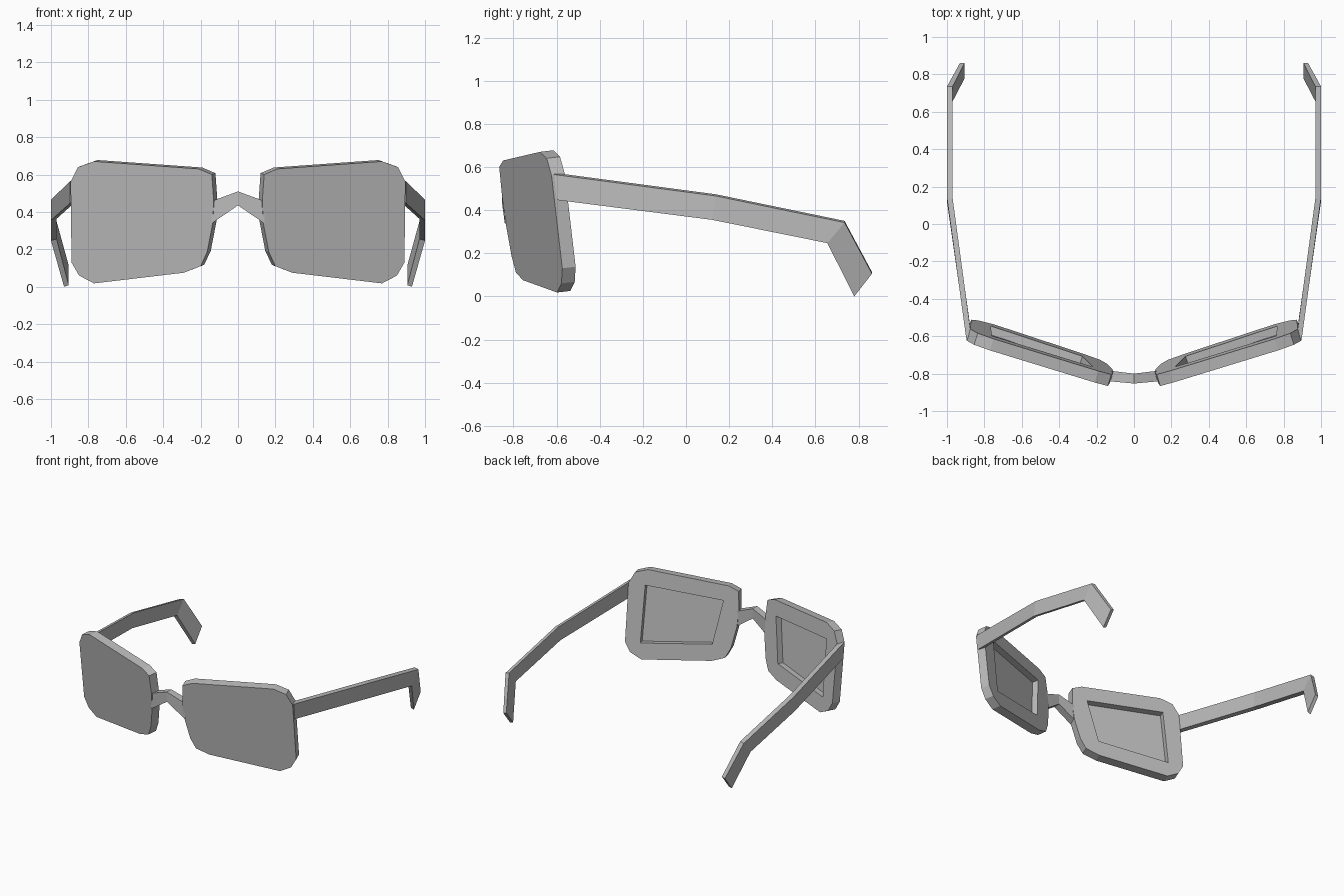
import bpy
import bmesh
from mathutils import Vector

cube = bpy.data.objects.get("Cube")
if cube:
    bpy.data.objects.remove(cube, do_unlink=True)

# One plain grey for the whole pair of glasses
grey = bpy.data.materials.new("plain grey")
grey.use_nodes = True
colour = (0.5, 0.5, 0.5, 1)
grey.diffuse_color = colour
grey.node_tree.nodes["Principled BSDF"].inputs["Base Color"].default_value = colour


def finish(name, bm):
    """Turn a left-hand half into an object mirrored across x = 0."""
    bmesh.ops.recalc_face_normals(bm, faces=bm.faces[:])
    mesh = bpy.data.meshes.new(name)
    bm.to_mesh(mesh)
    bm.free()
    mesh.materials.append(grey)
    obj = bpy.data.objects.new(name, mesh)
    bpy.context.collection.objects.link(obj)
    mirror = obj.modifiers.new("mirror", 'MIRROR')
    mirror.use_clip = True
    return obj


def loft(bm, sections, cap_start=True):
    """Skin a row of closed sections with equal point counts."""
    rings = [[bm.verts.new(p) for p in s] for s in sections]
    for a, b in zip(rings, rings[1:]):
        for i in range(len(a)):
            j = (i + 1) % len(a)
            bm.faces.new((a[i], a[j], b[j], b[i]))
    if cap_start:
        bm.faces.new(rings[0])
    bm.faces.new(rings[-1])
    return rings


# Lens plane: swept back towards the side, leaning forward at the top
SWEEP, LEAN, Y0 = 0.315, -0.12, -0.838
normal = Vector((-SWEEP, 1, -LEAN)).normalized()
THICK, DEPTH = 0.065, 0.045


def on_lens(x, z, depth=0.0):
    return Vector((x, Y0 + SWEEP * x + LEAN * z, z)) + normal * depth


outline = [(0.14, 0.60), (0.21, 0.63), (0.77, 0.67), (0.855, 0.64),
           (0.895, 0.56), (0.89, 0.13), (0.85, 0.06), (0.77, 0.018),
           (0.29, 0.075), (0.20, 0.11), (0.165, 0.185), (0.135, 0.34),
           (0.13, 0.46)]
opening = [(0.24, 0.52), (0.78, 0.555), (0.785, 0.135), (0.295, 0.195)]

# Lens frames: solid front, recessed pane behind
bm = bmesh.new()
front = [bm.verts.new(on_lens(*p)) for p in outline]
back = [bm.verts.new(on_lens(*p, THICK)) for p in outline]
rim = [bm.verts.new(on_lens(*p, THICK)) for p in opening]
pane = [bm.verts.new(on_lens(*p, THICK - DEPTH)) for p in opening]
bm.faces.new(front)
bm.faces.new(pane)
for a, b in ((front, back), (rim, pane)):
    for i in range(len(a)):
        j = (i + 1) % len(a)
        bm.faces.new((a[i], a[j], b[j], b[i]))
edges = [bm.edges.get((r[i - 1], r[i])) for r in (back, rim) for i in range(len(r))]
bmesh.ops.triangle_fill(bm, use_beauty=True, use_dissolve=False,
                        edges=edges, normal=normal)
finish("lens_frames", bm)

# Nose bridge: peaked bar, joined at the centre line
bm = bmesh.new()
bridge = [(0, -0.853, -0.80, 0.51, 0.435), (0.142, -0.84, -0.783, 0.457, 0.338)]
loft(bm, [[(x, f, t), (x, b, t), (x, b, u), (x, f, u)]
          for x, f, b, t, u in bridge], cap_start=False)
finish("nose_bridge", bm)

# Temple arms: outer x, inner x, top (y, z), bottom (y, z)
arm = [(0.897, 0.868, (-0.612, 0.565), (-0.60, 0.447)),
       (1.0, 0.97, (0.14, 0.465), (0.12, 0.355)),
       (1.0, 0.97, (0.735, 0.342), (0.655, 0.247)),
       (0.93, 0.905, (0.862, 0.105), (0.78, 0.0))]
TILT = 0.008
bm = bmesh.new()
loft(bm, [[(o, *top), (i, top[0], top[1] + TILT), (i, low[0], low[1] + TILT), (o, *low)]
          for o, i, top, low in arm])
finish("temple_arms", bm)
